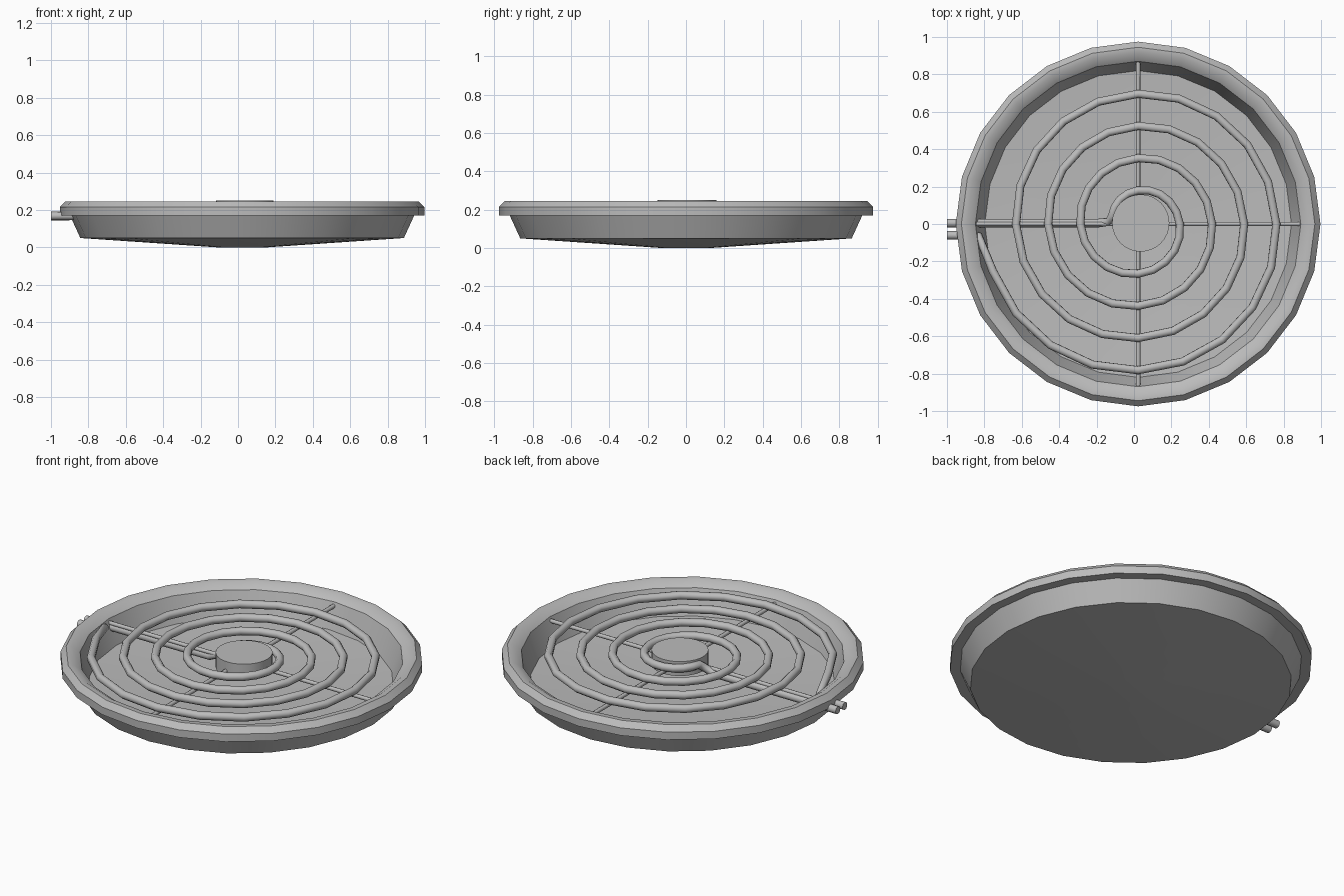
import bpy, bmesh, math
from mathutils import Vector

cube = bpy.data.objects.get("Cube")
if cube:
    bpy.data.objects.remove(cube, do_unlink=True)

CX = 0.022       # pan centre; the plug prongs stick out on the -x side
TUBE = 0.023     # heating tube radius
COIL_Z = 0.218
LEAD_Z = 0.168

metal = bpy.data.materials.new("grey metal")
metal.use_nodes = True
grey = (0.5, 0.5, 0.5, 1)
metal.diffuse_color = grey
metal.node_tree.nodes["Principled BSDF"].inputs["Base Color"].default_value = grey


def finish(obj, angle=35):
    obj.data.materials.append(metal)
    bpy.ops.object.select_all(action='DESELECT')
    obj.select_set(True)
    bpy.context.view_layer.objects.active = obj
    if obj.type == 'CURVE':
        bpy.ops.object.convert(target='MESH')
    bpy.ops.object.shade_smooth_by_angle(angle=math.radians(angle))


def lathe(name, profile, sides, centre):
    """Revolve (radius, height) points around a vertical axis."""
    bm = bmesh.new()
    verts = [bm.verts.new((r, 0, z)) for r, z in profile]
    edges = [bm.edges.new(pair) for pair in zip(verts, verts[1:])]
    bmesh.ops.spin(bm, geom=verts + edges, cent=(0, 0, 0), axis=(0, 0, 1),
                   angle=math.tau, steps=sides)
    bmesh.ops.remove_doubles(bm, verts=bm.verts, dist=1e-4)
    bmesh.ops.recalc_face_normals(bm, faces=bm.faces)
    mesh = bpy.data.meshes.new(name)
    bm.to_mesh(mesh)
    bm.free()
    obj = bpy.data.objects.new(name, mesh)
    obj.location = centre
    bpy.context.collection.objects.link(obj)
    finish(obj)


def tube(name, points, radius=TUBE):
    """Round rod along a polyline."""
    curve = bpy.data.curves.new(name, 'CURVE')
    curve.dimensions = '3D'
    curve.bevel_depth = radius
    curve.bevel_resolution = 2
    curve.use_fill_caps = True
    spline = curve.splines.new('POLY')
    spline.points.add(len(points) - 1)
    for p, co in zip(spline.points, points):
        p.co = (*co, 1)
    obj = bpy.data.objects.new(name, curve)
    bpy.context.collection.objects.link(obj)
    finish(obj, 50)


# Drip pan: shallow cone underneath, flared wall, rolled rim, hollow inside
lathe("drip_pan", [
    (0, 0), (0.13, 0), (0.865, 0.05), (0.92, 0.17), (0.975, 0.17),
    (0.975, 0.215), (0.945, 0.246), (0.915, 0.246), (0.87, 0.215),
    (0.82, 0.07), (0.13, 0.025), (0, 0.025)], 24, (CX, 0, 0))

# Centre cap
lathe("centre_cap", [(0, 0.165), (0.153, 0.165), (0.153, 0.25), (0, 0.25)],
      32, (CX + 0.014, 0.005, 0))

# Heating coil: inner lead, outward spiral, outer lead
STEPS, TURNS = 20, 3.95
coil = [Vector((-1.0, 0.005, LEAD_Z)), Vector((-0.19, 0.005, LEAD_Z)),
        Vector((-0.135, 0.012, 0.19))]
for i in range(1, int(STEPS * TURNS) + 1):
    t = i / STEPS
    r = 0.137 + 0.172 * t
    a = math.pi - t * math.tau
    coil.append(Vector((CX + r * math.cos(a), r * math.sin(a), COIL_Z)))
coil += [Vector((-0.83, -0.065, 0.19)), Vector((-0.87, -0.06, LEAD_Z)),
         Vector((-1.0, -0.06, LEAD_Z))]
tube("heating_coil", coil)

# Support bars under the coil
for name, d in (("cross_bar_side", Vector((1, 0, 0))),
                ("cross_bar_front", Vector((0, 1, 0)))):
    mid = Vector((CX, 0, 0.192))
    tube(name, [mid - d * 0.925, mid + d * 0.925], 0.012)
